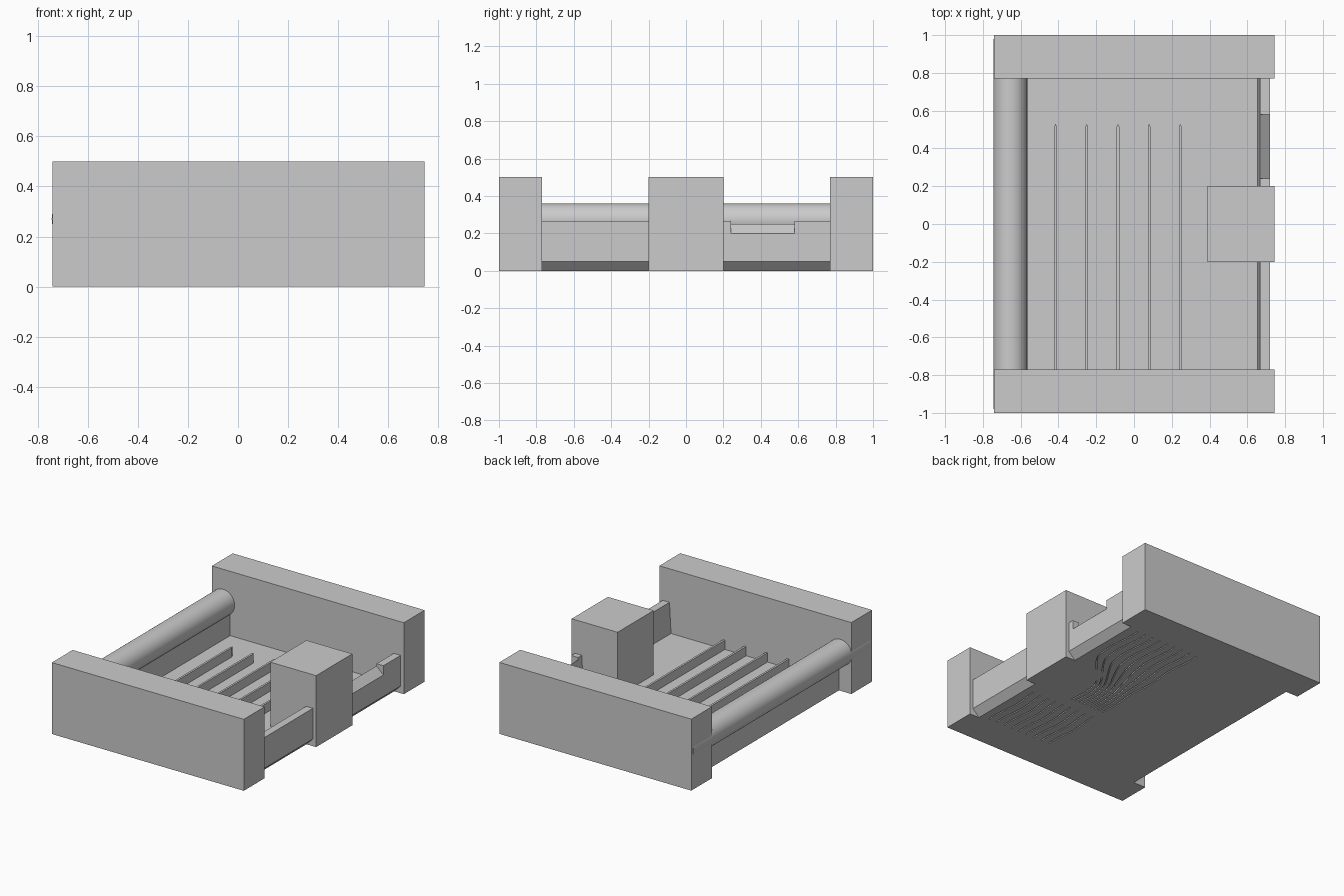
import bpy, bmesh, math
from mathutils import Vector

cube = bpy.data.objects.get("Cube")
if cube:
    bpy.data.objects.remove(cube, do_unlink=True)

grey = bpy.data.materials.new("plain_grey")
grey.use_nodes = True
colour = (0.6, 0.6, 0.6, 1)
grey.diffuse_color = colour
grey.node_tree.nodes["Principled BSDF"].inputs["Base Color"].default_value = colour


def finish(name, bm):
    bmesh.ops.recalc_face_normals(bm, faces=bm.faces)
    mesh = bpy.data.meshes.new(name)
    bm.to_mesh(mesh)
    bm.free()
    mesh.materials.append(grey)
    ob = bpy.data.objects.new(name, mesh)
    bpy.context.collection.objects.link(ob)
    return ob


def extrude(bm, points, offset):
    face = bm.faces.new([bm.verts.new(p) for p in points])
    new = bmesh.ops.extrude_face_region(bm, geom=[face])["geom"]
    verts = [g for g in new if isinstance(g, bmesh.types.BMVert)]
    bmesh.ops.translate(bm, verts=verts, vec=Vector(offset))


def prism_y(name, profile, y0, y1):
    bm = bmesh.new()
    extrude(bm, [(x, y0, z) for x, z in profile], (0, y1 - y0, 0))
    return finish(name, bm)


def box(name, x0, x1, y0, y1, z0, z1):
    return prism_y(name, [(x0, z0), (x1, z0), (x1, z1), (x0, z1)], y0, y1)


def cut(target, cutter):
    mod = target.modifiers.new("cut", "BOOLEAN")
    mod.operation = "DIFFERENCE"
    mod.solver = "EXACT"
    mod.object = cutter
    cutter.hide_render = True
    bpy.context.view_layer.objects.active = target
    bpy.ops.object.modifier_apply(modifier=mod.name)
    bpy.data.objects.remove(cutter, do_unlink=True)


# Tray: floor, rail wall and bevelled side wall in one cross-section
tray = prism_y("tray", [(-0.645, 0), (0.67, 0), (0.72, 0.05), (0.72, 0.265),
                        (0.667, 0.265), (0.655, 0.05), (-0.6, 0.05),
                        (-0.6, 0.215), (-0.645, 0.215)], -0.8, 0.8)

# Sloping notch in the side wall
cut(tray, prism_y("notch_cutter", [(0.64, 0.273), (0.74, 0.182),
                                   (0.74, 0.35), (0.64, 0.35)], 0.24, 0.58))


# Wavy grooves under the floor, squeezed beside the centre block
def spread(y):
    t = min(max((y - 0.02) / 0.35, 0), 1)
    return 0.26 + 0.24 * t * t * (3 - 2 * t)


bm = bmesh.new()
LINES, STEPS, HALF = 9, 28, 0.004
for y0, y1, narrow in ((-0.74, -0.29, False), (-0.2, 0.75, True)):
    for i in range(LINES):
        path = []
        for s in range(STEPS + 1):
            y = y0 + (y1 - y0) * s / STEPS
            width = spread(y) if narrow else 0.5
            x = 0.1 + width * i / (LINES - 1) + 0.008 * math.sin(y * 16)
            path.append((x, y))
        outline = [(x - HALF, y, -0.02) for x, y in path]
        outline += [(x + HALF, y, -0.02) for x, y in reversed(path)]
        extrude(bm, outline, (0, 0, 0.03))
cut(tray, finish("groove_cutter", bm))

# End blocks and centre block
for name, side in (("front_block", -1), ("back_block", 1)):
    ends = sorted((0.77 * side, side))
    box(name, -0.741, 0.745, *ends, 0, 0.5)
box("centre_block", 0.39, 0.745, -0.2, 0.2, 0, 0.5)

# Round rail
bm = bmesh.new()
bmesh.ops.create_cone(bm, cap_ends=True, segments=64, radius1=0.09,
                      radius2=0.09, depth=1.96)
rail = finish("round_rail", bm)
rail.rotation_euler.x = math.pi / 2
rail.location = (-0.655, 0, 0.27)
bpy.ops.object.select_all(action="DESELECT")
rail.select_set(True)
bpy.context.view_layer.objects.active = rail
bpy.ops.object.shade_smooth_by_angle(angle=math.radians(30))

# Floor ribs with pointed back ends
for i in range(5):
    x = -0.415 + 0.165 * i
    bm = bmesh.new()
    extrude(bm, [(x - 0.007, -0.78, 0.04), (x + 0.007, -0.78, 0.04),
                 (x + 0.007, 0.515, 0.04), (x, 0.53, 0.04),
                 (x - 0.007, 0.515, 0.04)], (0, 0, 0.075))
    finish(f"floor_rib_{i + 1}", bm)
